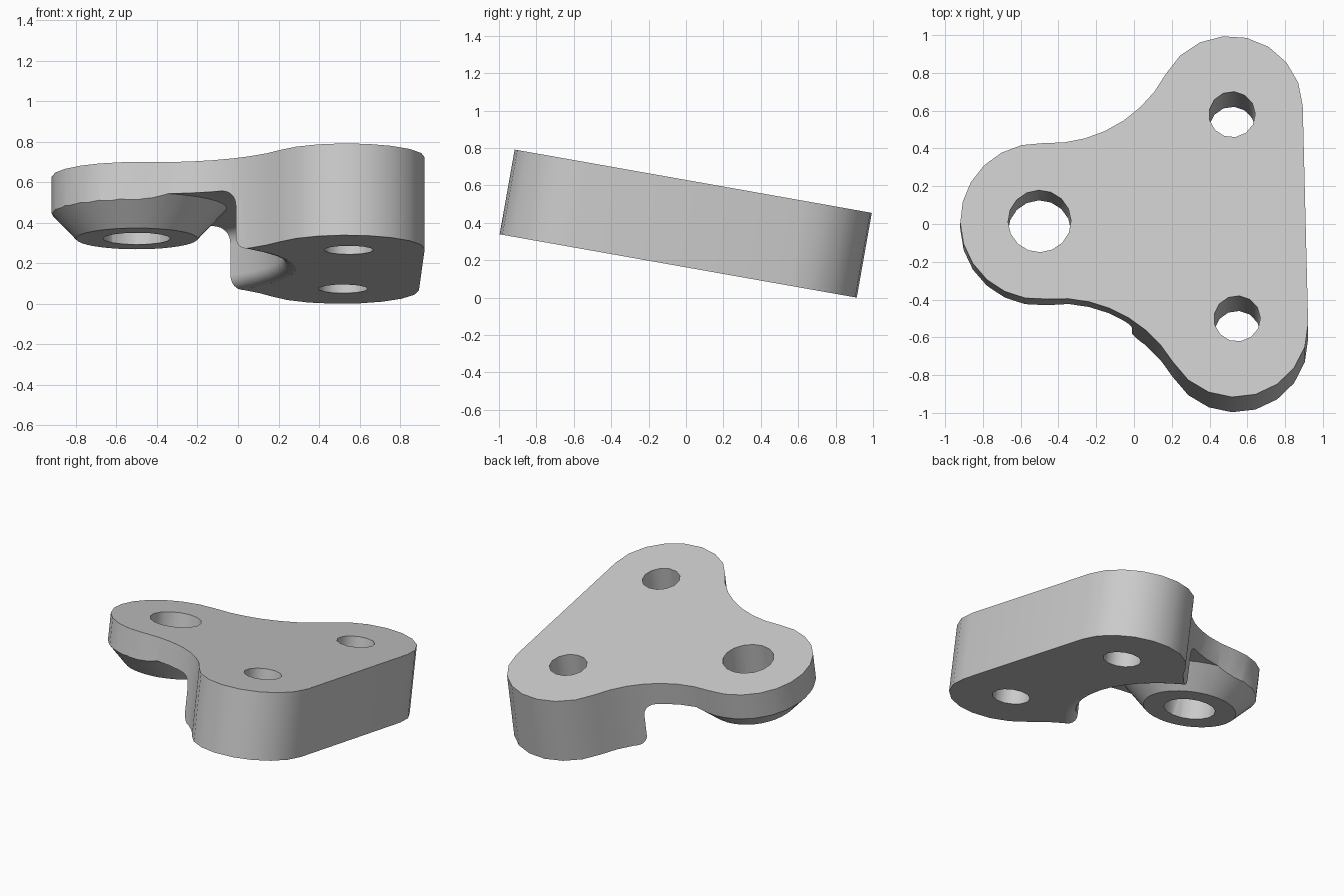
import bpy, bmesh
from math import sin, cos, tau, radians
from mathutils import Vector, Matrix

cube = bpy.data.objects.get("Cube")
if cube:
    bpy.data.objects.remove(cube)

# Plate dimensions, measured from the axis of the large hole
THICK = 0.46
ARM_R, LOBE_R, BLEND_R = 0.42, 0.385, 0.70
LOBE = Vector((1.023, 0.586))
HOLE = Vector((1.033, 0.549))

steel = bpy.data.materials.new("plain_grey")
steel.use_nodes = True
grey = (0.6, 0.6, 0.6, 1)
steel.diffuse_color = grey
steel.node_tree.nodes["Principled BSDF"].inputs["Base Color"].default_value = grey


def make_object(name, bm):
    bmesh.ops.recalc_face_normals(bm, faces=bm.faces)
    mesh = bpy.data.meshes.new(name)
    bm.to_mesh(mesh)
    bm.free()
    mesh.materials.append(steel)
    obj = bpy.data.objects.new(name, mesh)
    bpy.context.collection.objects.link(obj)
    return obj


def arc(centre, radius, start, end, steps):
    angles = [start + (end - start) * i / steps for i in range(steps + 1)]
    return [centre + Vector((cos(a), sin(a))) * radius for a in angles]


def angle_of(v):
    return Vector((1, 0)).angle_signed(v) * -1


def outline():
    # Concave blend circle tangent to both the arm end and the lobe
    d = LOBE.length
    ra, rb = ARM_R + BLEND_R, LOBE_R + BLEND_R
    a = (ra * ra - rb * rb + d * d) / (2 * d)
    h = (ra * ra - a * a) ** 0.5
    u = LOBE / d
    c = u * a + Vector((-u.y, u.x)) * h
    to_lobe = angle_of(c - LOBE)
    half = arc(LOBE, LOBE_R, 0, to_lobe, 8)
    half += arc(c, BLEND_R, angle_of(LOBE - c), angle_of(-c), 7)[1:]
    half += arc(Vector((0, 0)), ARM_R, angle_of(c), tau / 2, 6)[1:]
    return half + [Vector((p.x, -p.y)) for p in reversed(half[:-1])]


def plate():
    bm = bmesh.new()
    face = bm.faces.new([bm.verts.new((p.x, p.y, -THICK)) for p in outline()])
    top = bmesh.ops.extrude_face_region(bm, geom=[face])["geom"]
    verts = [g for g in top if isinstance(g, bmesh.types.BMVert)]
    bmesh.ops.translate(bm, verts=verts, vec=(0, 0, THICK))
    return make_object("bracket_plate", bm)


def lathe(name, profile, steps):
    bm = bmesh.new()
    vs = [bm.verts.new((r, 0, z)) for r, z in profile]
    edges = [bm.edges.new(pair) for pair in zip(vs, vs[1:])]
    bmesh.ops.spin(bm, geom=vs + edges, axis=(0, 0, 1), cent=(0, 0, 0),
                   angle=tau, steps=steps, use_merge=True)
    bmesh.ops.remove_doubles(bm, verts=bm.verts, dist=1e-5)
    return make_object(name, bm)


def cut(target, cutter):
    cutter.hide_render = True
    mod = target.modifiers.new("cut", "BOOLEAN")
    mod.operation, mod.solver, mod.object = "DIFFERENCE", "EXACT", cutter
    bpy.context.view_layer.objects.active = target
    bpy.ops.object.modifier_apply(modifier=mod.name)
    bpy.data.objects.remove(cutter)


bracket = plate()

# Underside relief: tapered boss, groove, filleted wall and rounded lower lip
boss = [(0, -0.31), (0.3, -0.31), (0.445, -0.158)]
fillet = [(p.x, p.y) for p in arc(Vector((0.645, -0.238)), 0.08, tau / 4, 0, 5)]
lip = [(p.x, p.y) for p in arc(Vector((0.79, -0.395)), 0.065, tau / 2, tau * 0.74, 5)]
cut(bracket, lathe("relief_cutter", boss + fillet + lip + [(0.79, -0.7), (0, -0.7)], 40))

# Through holes
for centre, radius, sides in ((Vector((0, 0)), 0.167, 16),
                              (HOLE, 0.123, 13),
                              (Vector((HOLE.x, -HOLE.y)), 0.123, 13)):
    drill = lathe("drill", [(0, -1), (radius, -1), (radius, 0.5), (0, 0.5)], sides)
    drill.location = (centre.x, centre.y, 0)
    bpy.context.view_layer.update()
    cut(bracket, drill)

# Tilt the plate backwards and place it
tilt = Matrix.Rotation(radians(-10.05), 4, "X")
turn = Matrix.Rotation(radians(1.4), 4, "Z")
bracket.data.transform(tilt @ Matrix.Translation((-0.5, 0.015, 0)) @ turn)
low = min(v.co.z for v in bracket.data.vertices)
bracket.data.transform(Matrix.Translation((0, 0, -low)))

bpy.ops.object.select_all(action="DESELECT")
bracket.select_set(True)
bpy.context.view_layer.objects.active = bracket
bpy.ops.object.shade_smooth_by_angle(angle=radians(30))
